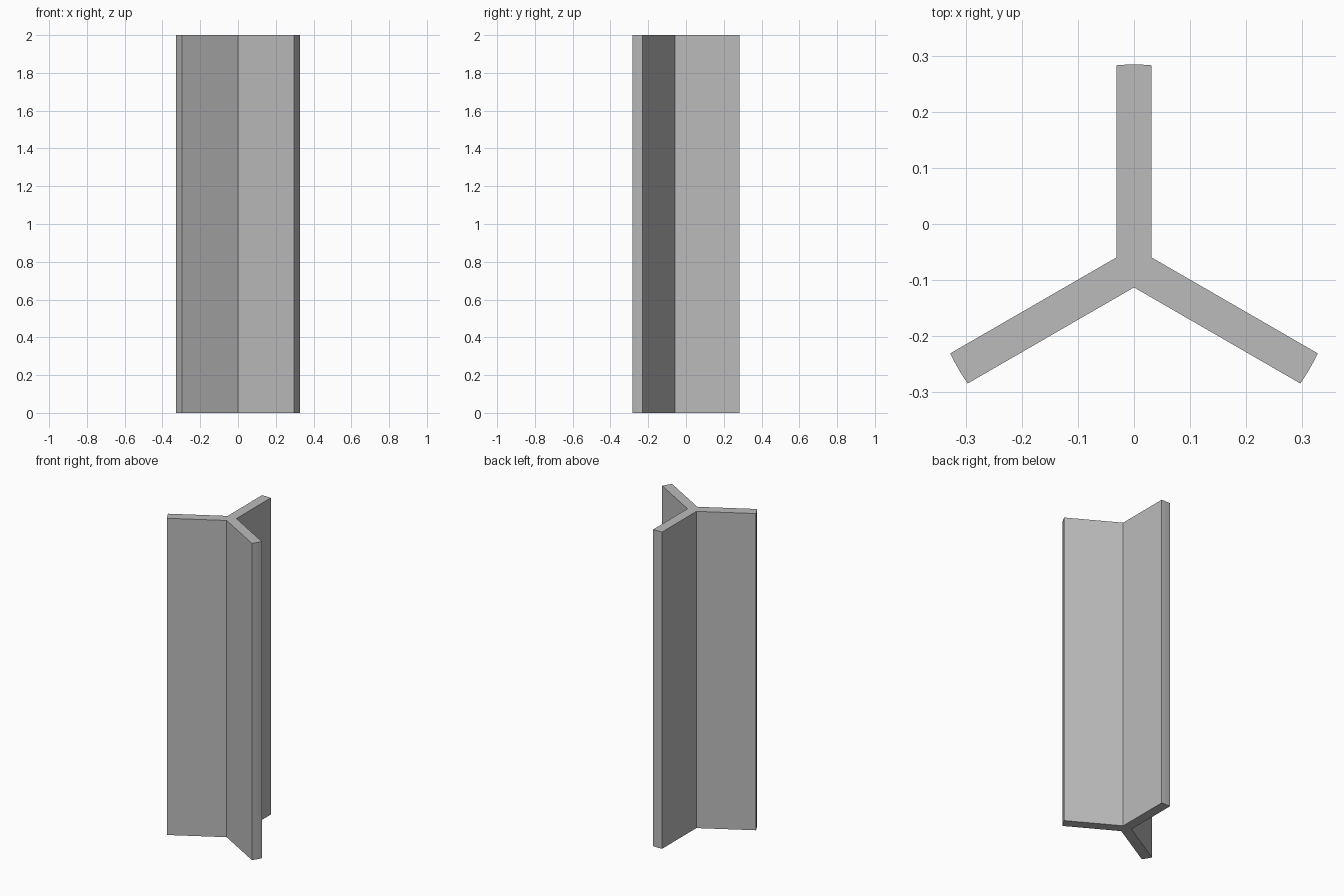
import bpy
import bmesh
from math import asin, sin, cos, radians, sqrt
from mathutils import Vector, Matrix

if "Cube" in bpy.data.objects:
    bpy.data.objects.remove(bpy.data.objects["Cube"], do_unlink=True)

HEIGHT = 2.0
HALF_THICK = 0.031   # half thickness of a fin
RADIUS = 0.3615      # hub centre to fin tip
TIP_STEPS = 4        # segments of the slightly rounded tip

grey = bpy.data.materials.new("plain grey")
grey.use_nodes = True
colour = (0.5, 0.5, 0.5, 1)
grey.diffuse_color = colour
grey.node_tree.nodes["Principled BSDF"].inputs["Base Color"].default_value = colour

# One fin outline: inner corner, then the tip arc on a circle about the hub
half_angle = asin(HALF_THICK / RADIUS)
fin = [Vector((HALF_THICK, HALF_THICK / sqrt(3)))]
for i in range(TIP_STEPS + 1):
    a = half_angle * (1 - 2 * i / TIP_STEPS)
    fin.append(Vector((RADIUS * sin(a), RADIUS * cos(a))))

# Three fins around the hub make the closed cross-section
outline = [Matrix.Rotation(radians(120 * k), 2) @ p for k in range(3) for p in fin]
ys = [p.y for p in outline]
y_mid = (max(ys) + min(ys)) / 2

# Extrude the cross-section upwards
bm = bmesh.new()
base = bm.faces.new([bm.verts.new((p.x, p.y - y_mid, 0)) for p in outline])
result = bmesh.ops.extrude_face_region(bm, geom=[base], use_keep_orig=True)
top_verts = [v for v in result["geom"] if isinstance(v, bmesh.types.BMVert)]
bmesh.ops.translate(bm, vec=(0, 0, HEIGHT), verts=top_verts)
bmesh.ops.recalc_face_normals(bm, faces=bm.faces)

mesh = bpy.data.meshes.new("three_fin_column")
bm.to_mesh(mesh)
bm.free()
mesh.materials.append(grey)
column = bpy.data.objects.new("three_fin_column", mesh)
bpy.context.collection.objects.link(column)

# Smooth the rounded tips, keep the corners sharp
bpy.context.view_layer.objects.active = column
column.select_set(True)
bpy.ops.object.shade_smooth_by_angle(angle=radians(30))
